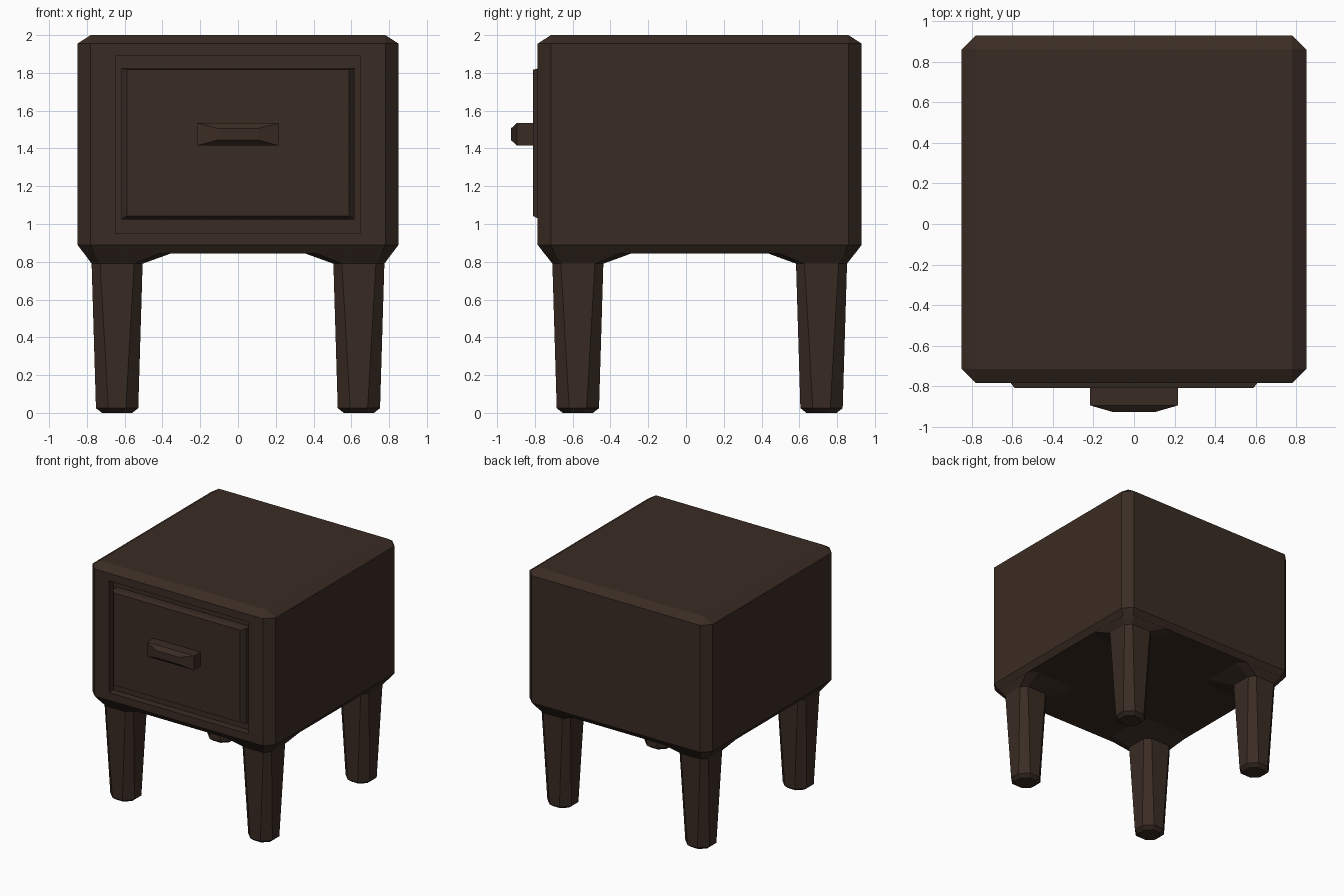
import bpy, bmesh
from mathutils import Vector

if "Cube" in bpy.data.objects:
    bpy.data.objects.remove(bpy.data.objects["Cube"])

CY = 0.0725  # centre of the cabinet in y

wood = bpy.data.materials.new("dark_wood")
wood.diffuse_color = (0.042, 0.025, 0.017, 1)
wood.use_nodes = True
wood.node_tree.nodes["Principled BSDF"].inputs["Base Color"].default_value = wood.diffuse_color


def octagon(x0, x1, y0, y1, z, c, inner=None):
    """Chamfered rectangle; 'inner' is the chamfer on the three corners away from +x +y."""
    i = c if inner is None else inner
    return [(x0 + i, y0, z), (x1 - i, y0, z), (x1, y0 + i, z), (x1, y1 - c, z),
            (x1 - c, y1, z), (x0 + i, y1, z), (x0, y1 - i, z), (x0, y0 + i, z)]


def rect(hx, hz, y, cz):
    return [(-hx, y, cz - hz), (hx, y, cz - hz), (hx, y, cz + hz), (-hx, y, cz + hz)]


def loft(rings):
    bm = bmesh.new()
    loops = [[bm.verts.new(p) for p in r] for r in rings]
    n = len(rings[0])
    for a, b in zip(loops, loops[1:]):
        for k in range(n):
            bm.faces.new((a[k], a[(k + 1) % n], b[(k + 1) % n], b[k]))
    bm.faces.new(loops[0][::-1])
    bm.faces.new(loops[-1])
    bmesh.ops.remove_doubles(bm, verts=bm.verts, dist=1e-4)
    bmesh.ops.recalc_face_normals(bm, faces=bm.faces)
    return bm


def finish(bm, name, loc=(0, 0, 0)):
    me = bpy.data.meshes.new(name)
    bm.to_mesh(me)
    bm.free()
    me.materials.append(wood)
    ob = bpy.data.objects.new(name, me)
    ob.location = loc
    bpy.context.collection.objects.link(ob)
    return ob


# Cabinet body: chamfered box
HX, HY = 0.85, 0.8575


def body_ring(inset, z, c):
    return octagon(-HX + inset, HX - inset, -HY + inset, HY - inset, z, c)


bm = loft([body_ring(0.034, 0.845, 0.055), body_ring(0, 0.89, 0.07),
           body_ring(0, 1.955, 0.07), body_ring(0.07, 2.0, 0)])

# Recess for the drawer in the front face
front = min(bm.faces, key=lambda f: f.normal.y)
bmesh.ops.inset_individual(bm, faces=[front], thickness=0.09)
for v in front.verts:
    v.co.x = 0.648 if v.co.x > 0 else -0.648
pocket = bmesh.ops.extrude_discrete_faces(bm, faces=[front])["faces"][0]
bmesh.ops.translate(bm, verts=pocket.verts, vec=Vector((0, 0.06, 0)))
finish(bm, "cabinet_body", (0, CY, 0))

# Drawer front with a bevelled edge
finish(loft([rect(0.617, 0.40, -0.72, 1.425), rect(0.617, 0.40, -0.775, 1.425),
             rect(0.588, 0.387, -0.81, 1.43)]), "drawer_front")

# Handle: block with a faceted nose
finish(loft([rect(0.217, 0.06, -0.80, 1.475), rect(0.217, 0.06, -0.895, 1.475),
             rect(0.105, 0.03, -0.9275, 1.475)]), "drawer_handle")

# Legs: tapered octagons with a flared bracket at the top, mirrored to four corners
LX, LY = 0.64, 0.645


def leg_ring(h, z, c):
    return octagon(LX - h, LX + h, LY - h, LY + h, z, c)


legs = finish(loft([leg_ring(0.08, 0, 0.047), leg_ring(0.112, 0.025, 0.066),
                    leg_ring(0.135, 0.79, 0.045),
                    octagon(0.35, 0.816, 0.357, 0.8235, 0.846, 0.055, 0.06)]),
              "legs", (0, CY, 0))
mirror = legs.modifiers.new("four_corners", "MIRROR")
mirror.use_axis = (True, True, False)
mirror.use_mirror_merge = False
